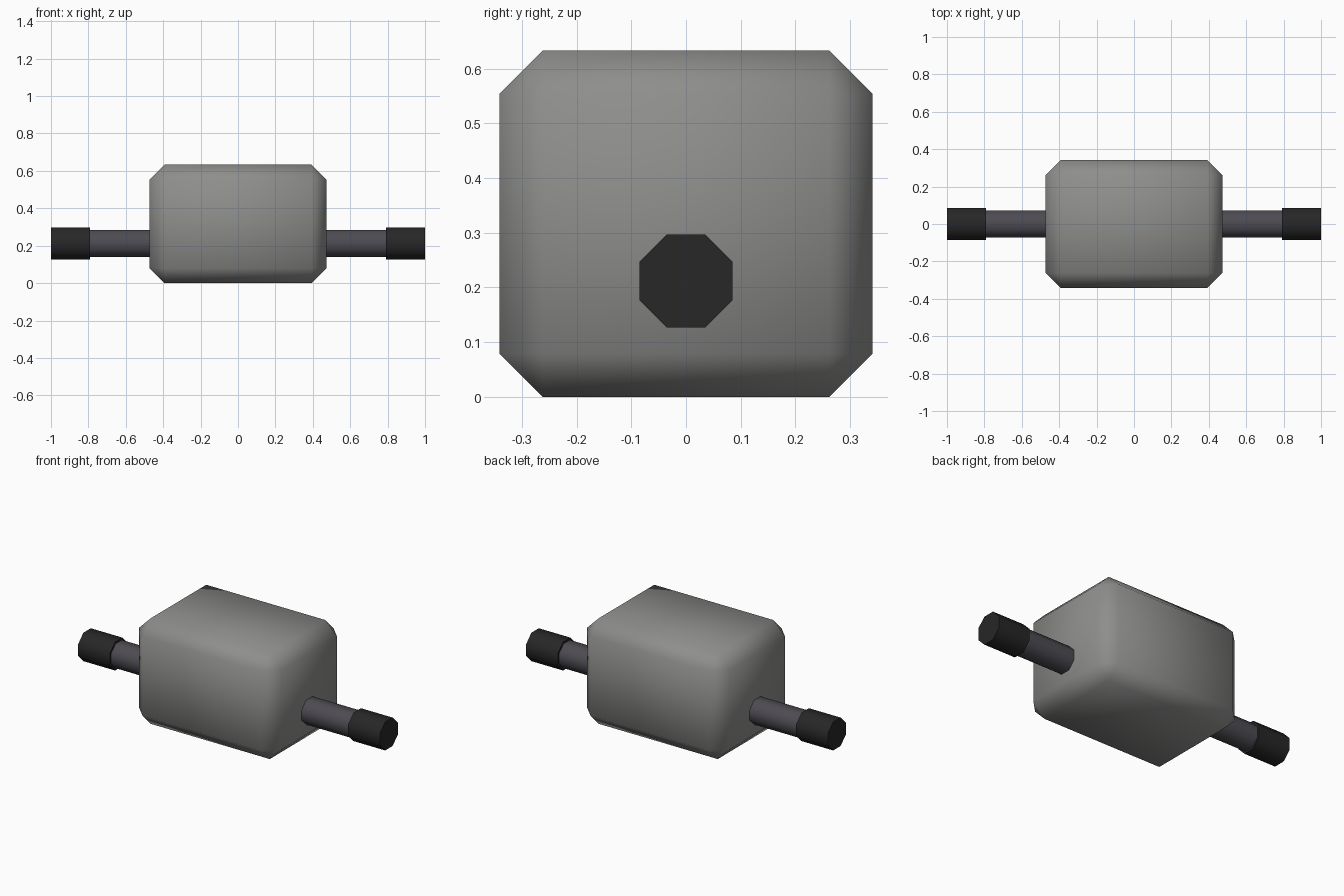
import bpy
import math

cube = bpy.data.objects.get("Cube")
if cube:
    bpy.data.objects.remove(cube, do_unlink=True)


def material(name, color):
    mat = bpy.data.materials.new(name)
    mat.use_nodes = True
    rgba = (*color, 1.0)
    mat.diffuse_color = rgba
    mat.node_tree.nodes["Principled BSDF"].inputs["Base Color"].default_value = rgba
    return mat


def finish(name, mat):
    obj = bpy.context.object
    obj.name = name
    obj.data.materials.append(mat)
    return obj


def octagon_bar(name, x_min, x_max, apothem, mat):
    """Eight-sided bar along x with a flat side on top."""
    bpy.ops.mesh.primitive_cylinder_add(
        vertices=8, radius=apothem / math.cos(math.pi / 8), depth=x_max - x_min,
        location=((x_min + x_max) / 2, 0, AXLE_Z))
    obj = finish(name, mat)
    obj.rotation_euler = (math.pi / 8, math.pi / 2, 0)
    obj.rotation_euler = (0, math.pi / 2, 0)
    # Turn the section half a step so flats face up, down and sideways
    turn = math.pi / 8
    for v in obj.data.vertices:
        x, y = v.co.x, v.co.y
        v.co.x = x * math.cos(turn) - y * math.sin(turn)
        v.co.y = x * math.sin(turn) + y * math.cos(turn)
    bpy.ops.object.shade_smooth_by_angle(angle=math.radians(60))
    return obj


AXLE_Z = 0.212
grey = material("body grey", (0.27, 0.275, 0.265))
steel = material("rod steel", (0.075, 0.071, 0.084))
black = material("grip black", (0.02, 0.02, 0.02))

# Chamfered block with soft shading
WIDTH, DEPTH, HEIGHT = 0.946, 0.682, 0.633
bpy.ops.mesh.primitive_cube_add(size=1, location=(0, 0, HEIGHT / 2))
block = finish("block", grey)
block.scale = (WIDTH, DEPTH, HEIGHT)
bpy.ops.object.transform_apply(location=False, rotation=False, scale=True)
bevel = block.modifiers.new("chamfer", 'BEVEL')
bevel.width = 0.079
bevel.segments = 1
bpy.ops.object.modifier_apply(modifier="chamfer")
bpy.ops.object.shade_smooth()

# Rod through the block, with a thicker grip at each end
octagon_bar("rod", -0.80, 0.80, 0.073, steel)
for side, x_min, x_max in (("left", 0.79, 1.0), ("right", -1.0, -0.79)):
    octagon_bar(side + "_grip", x_min, x_max, 0.085, black)
